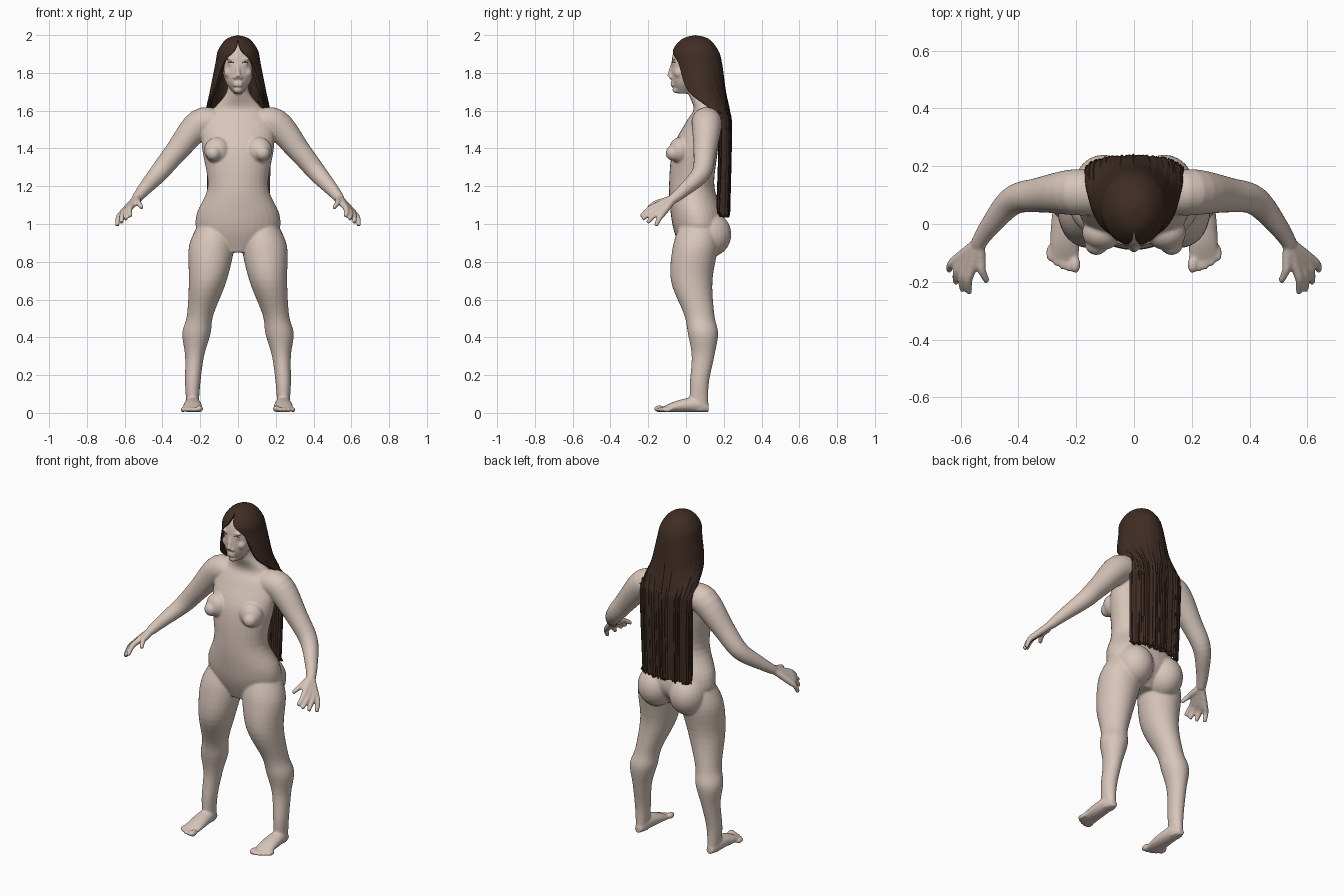
import bpy, bmesh, math, random
from mathutils import Vector, Matrix

random.seed(4)
default_cube = bpy.data.objects.get("Cube")
if default_cube:
    bpy.data.objects.remove(default_cube)


def material(name, red, green, blue):
    mat = bpy.data.materials.new(name)
    mat.use_nodes = True
    mat.diffuse_color = (red, green, blue, 1)
    shader = mat.node_tree.nodes["Principled BSDF"]
    shader.inputs["Base Color"].default_value = (red, green, blue, 1)
    return mat


SKIN = material("skin", .68, .56, .49)
HAIR = material("dark brown hair", .05, .026, .018)


def smooth_rows(rows, steps):
    """Catmull-Rom interpolation between rows of numbers."""
    result = []
    last = len(rows) - 1
    for i in range(last):
        before, start = Vector(rows[max(i - 1, 0)]), Vector(rows[i])
        end, after = Vector(rows[i + 1]), Vector(rows[min(i + 2, last)])
        leave, arrive = (end - before) / 2, (after - start) / 2
        for step in range(steps):
            t = step / steps
            ease = t * t * (3 - 2 * t)
            result.append(start.lerp(end, ease) + leave * t * (1 - t) ** 2
                          - arrive * t * t * (1 - t))
    return result + [Vector(rows[last])]


def loft(bm, rows, across=None, depth=None, sides=32):
    """Closed tube through rows (x, y, z, radius across, radius in depth)."""
    rows = smooth_rows(rows, 5)
    centres = [row.copy().to_3d() if len(row) == 3 else Vector(row[:3]) for row in rows]
    rings = []
    for i, (row, centre) in enumerate(zip(rows, centres)):
        u, v = across, depth
        if across is None:
            tangent = centres[min(i + 1, len(rows) - 1)] - centres[max(i - 1, 0)]
            u = tangent.cross(Vector((0, 1, .3))).normalized()
            v = tangent.cross(u).normalized()
        angles = [math.tau * k / sides for k in range(sides)]
        rings.append([bm.verts.new(centre + u * row[3] * math.cos(a) + v * row[4] * math.sin(a))
                      for a in angles])
    faces = [bm.faces.new(rings[0]), bm.faces.new(rings[-1])]
    for lower, upper in zip(rings, rings[1:]):
        for k in range(sides):
            faces.append(bm.faces.new((lower[k - 1], lower[k], upper[k], upper[k - 1])))
    bmesh.ops.recalc_face_normals(bm, faces=faces)


def ball(bm, centre, size):
    placement = Matrix.Translation(centre) @ Matrix.Diagonal((*size, 1))
    bmesh.ops.create_uvsphere(bm, u_segments=24, v_segments=16, radius=1, matrix=placement)


def finish(name, bm, mat, modifiers=()):
    """Turn the bmesh into a smooth object with its modifiers applied."""
    mesh = bpy.data.meshes.new(name)
    bm.to_mesh(mesh)
    bm.free()
    mesh.materials.append(mat)
    part = bpy.data.objects.new(name, mesh)
    bpy.context.collection.objects.link(part)
    for kind, settings in modifiers:
        modifier = part.modifiers.new(kind.title(), kind)
        for key, value in settings.items():
            setattr(modifier, key, value)
    bpy.ops.object.select_all(action="DESELECT")
    part.select_set(True)
    bpy.context.view_layer.objects.active = part
    bpy.ops.object.convert(target="MESH")
    bpy.ops.object.shade_smooth_by_angle(angle=math.radians(50))


X, Y, Z = Vector((1, 0, 0)), Vector((0, 1, 0)), Vector((0, 0, 1))
body = bmesh.new()

# Torso and neck: height, y, half width, half depth
torso = [(.85, .05, .1, .07), (.95, .07, .21, .13), (1.05, .06, .22, .14), (1.2, .03, .16, .12),
         (1.4, .05, .19, .12), (1.54, .09, .19, .09), (1.61, .1, .13, .06),
         (1.7, .07, .06, .06), (1.8, .06, .06, .06)]
loft(body, [(0, y, z, width, depth) for z, y, width, depth in torso], X, Y)

# Head: same order
head = [(1.69, -.01, .02, .03), (1.74, 0, .06, .07), (1.8, .02, .08, .1),
        (1.9, .05, .09, .12), (1.95, .05, .07, .09), (1.98, .05, .03, .04)]
loft(body, [(0, y, z, width, depth) for z, y, width, depth in head], X, Y)

# Nose, lips and chin
loft(body, [(0, -.065, 1.86, .01, .01), (0, -.08, 1.82, .01, .01),
            (0, -.085, 1.78, .016, .016)], X, Y)
for lip_height in (1.748, 1.734):
    ball(body, (0, -.069, lip_height), (.027, .014, .008))
ball(body, (0, -.05, 1.71), (.024, .022, .018))

for side in (1, -1):
    # Nostril, brow, eye and cheek
    ball(body, (side * .014, -.078, 1.776), (.012, .013, .01))
    ball(body, (side * .034, -.06, 1.873), (.03, .014, .008))
    ball(body, (side * .034, -.055, 1.848), (.02, .017, .011))
    ball(body, (side * .045, -.035, 1.8), (.03, .03, .03))

    # Chest and seat
    ball(body, (side * .11, -.03, 1.39), (.07, .06, .07))
    ball(body, (side * .13, -.068, 1.375), (.04, .04, .04))
    ball(body, (side * .105, .125, .945), (.105, .115, .12))

    # Leg: height, x, y, half width, half depth
    leg = [(1, .12, .07, .09, .1), (.88, .14, .05, .12, .12), (.7, .16, .03, .1, .11),
           (.52, .2, .07, .07, .08), (.42, .22, .09, .075, .08), (.3, .23, .09, .05, .06),
           (.15, .24, .07, .04, .05), (.01, .24, .07, .03, .05)]
    loft(body, [(side * x, y, z, width, depth) for z, x, y, width, depth in leg], X, Y)

    # Foot from heel to ball, resting on the ground
    foot = [(.12, .02, .02), (.06, .04, .04), (-.05, .05, .03), (-.13, .05, .012)]
    loft(body, [(side * .24, y, height + .004, width, height) for y, width, height in foot], X, Z)

    # Toes shrink and step back from the inside outwards
    for toe in range(5):
        radius = .013 if toe else .018
        ball(body, (side * (.203 + .022 * toe), -.14 + .0025 * toe * toe, radius + .004),
             (radius, .03, radius))

    # Arm from shoulder to wrist: x, y, z, radius
    arm = [(.1, .1, 1.53, .07), (.2, .11, 1.53, .08), (.33, .1, 1.38, .06),
           (.42, .08, 1.27, .05), (.5, -.01, 1.18, .035), (.54, -.07, 1.13, .026)]
    loft(body, [(side * x, y, z, radius, radius) for x, y, z, radius in arm])

    # Four fingers fan out between index and little finger, then the thumb
    wrist = Vector((.537, -.065, 1.135))
    bones = []
    for finger in range(4):
        fan = finger / 3
        reach = Y * -.02 * math.sin(math.pi * fan)
        knuckle = Vector((.56, -.15, 1.1)).lerp(Vector((.61, -.12, 1.06)), fan)
        bones.append((knuckle, Vector((.57, -.24, 1.04)).lerp(Vector((.64, -.16, .99)), fan) + reach))
    bones.append((Vector((.53, -.12, 1.12)), Vector((.507, -.2, 1.085))))
    for knuckle, tip in bones:
        bend = knuckle.lerp(tip, .5) + (X + Z) * .008
        path = zip((wrist, knuckle, bend, tip), (.021, .018, .015, .011))
        loft(body, [(side * p.x, p.y, p.z, radius, radius) for p, radius in path], sides=16)

# Blend all body parts into one skin
finish("body", body, SKIN, [("REMESH", {"mode": "VOXEL", "voxel_size": .006}),
                            ("SMOOTH", {"factor": .5, "iterations": 6})])

# Eyelash lines
for side, label in ((1, "left"), (-1, "right")):
    lash = bmesh.new()
    thin = (.002, .002)
    loft(lash, [(side * .016, -.069, 1.85, *thin), (side * .035, -.072, 1.858, *thin),
                (side * .053, -.057, 1.853, *thin)], sides=8)
    finish(label + "_eyelashes", lash, HAIR)

# Long hair: height, half width, y centre, depth, sweep to each side of the back in degrees
levels = [(2, 0, .05, 0, 180), (1.98, .06, .05, .07, 180), (1.92, .105, .05, .12, 170),
          (1.85, .12, .06, .13, 140), (1.7, .15, .08, .13, 120), (1.6, .17, .15, .08, 100),
          (1.5, .17, .19, .05, 90), (1.05, .16, .18, .05, 90)]
columns = 110
ridges = [random.uniform(-.004, .004) for column in range(columns)]
frays = [random.uniform(-.015, .01) for column in range(columns)]
hair = bmesh.new()
rows = smooth_rows(levels, 8)
grid = []
for row in rows:
    z, width, centre, depth, sweep = row
    strength = min(1, max(0, 1.97 - z) * 2)
    line = []
    for column in range(columns):
        angle = math.radians(min(sweep, 180)) * (2 * column / (columns - 1) - 1)
        fray = frays[column] if row is rows[-1] else 0
        line.append(hair.verts.new((width * math.sin(angle),
                                    centre + depth * math.cos(angle) + strength * ridges[column],
                                    z + fray)))
    grid.append(line)
for upper, lower in zip(grid, grid[1:]):
    for k in range(columns - 1):
        hair.faces.new((upper[k], upper[k + 1], lower[k + 1], lower[k]))
bmesh.ops.remove_doubles(hair, verts=hair.verts, dist=.0003)
finish("long_hair", hair, HAIR, [("SOLIDIFY", {"thickness": .022, "offset": -1})])
